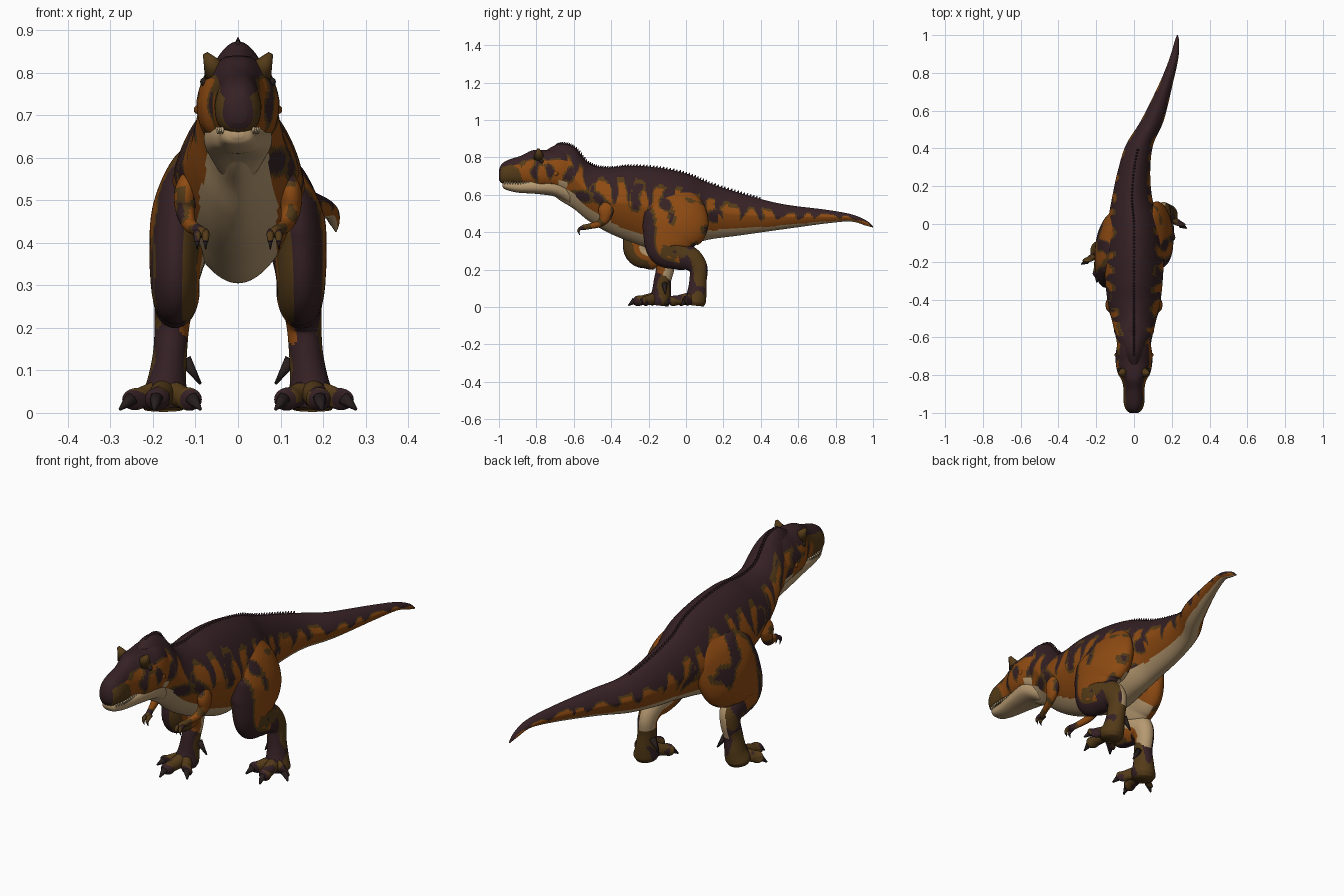
import bpy, bmesh, math
from mathutils import Vector, noise

cube = bpy.data.objects.get("Cube")
if cube:
    bpy.data.objects.remove(cube)

# Flat colours
PALETTE = {
    "dark_umber": (0.036, 0.015, 0.018),
    "rust_orange": (0.27, 0.069, 0.006),
    "olive_brown": (0.088, 0.043, 0.009),
    "cream_hide": (0.47, 0.32, 0.165),
    "claw_black": (0.02, 0.013, 0.012),
    "tooth_ivory": (0.50, 0.38, 0.22),
}
MATERIALS = []
for label, rgb in PALETTE.items():
    mat = bpy.data.materials.new(label)
    mat.use_nodes = True
    mat.diffuse_color = (*rgb, 1)
    mat.node_tree.nodes["Principled BSDF"].inputs["Base Color"].default_value = (*rgb, 1)
    MATERIALS.append(mat)
DARK, ORANGE, OLIVE, CREAM, CLAW, TOOTH = range(6)


def finish(name, bm):
    for f in bm.faces:
        f.smooth = True
    mesh = bpy.data.meshes.new(name)
    bm.to_mesh(mesh)
    bm.free()
    for m in MATERIALS:
        mesh.materials.append(m)
    obj = bpy.data.objects.new(name, mesh)
    bpy.context.collection.objects.link(obj)


def sample(keys, count):
    """Smooth curve through key rings (x, y, z, half width, half height)."""
    out, last = [], len(keys) - 1
    for i in range(count):
        s = i / (count - 1) * last
        k = min(int(s), last - 1)
        t = s - k
        four = [keys[max(0, min(last, k + j))] for j in (-1, 0, 1, 2)]
        out.append([0.5 * (2 * b + (c - a) * t + (2 * a - 5 * b + 4 * c - d) * t * t
                           + (3 * b - a - 3 * c + d) * t ** 3) for a, b, c, d in zip(*four)])
    return out


def power(c, p):
    return math.copysign(abs(c) ** p, c)


def loft(name, keys, paint, sides=64, steps=120, upright=False, egg=0.0, pinch=0.0, square=1.0):
    """Skin through rings; paint(centre, normal, v, u) picks the colour of a face."""
    rings = sample(keys, steps)
    bm = bmesh.new()
    rows = []
    for i, (x, y, z, rx, rz) in enumerate(rings):
        a, b = rings[max(i - 1, 0)], rings[min(i + 1, steps - 1)]
        along = Vector((0, b[1] - a[1], b[2] - a[2])).normalized()
        up = Vector((0, 0, 1)) if upright else Vector((1, 0, 0)).cross(along)
        row = []
        for j in range(sides):
            t = math.tau * j / sides
            c, s = power(math.cos(t), square), power(math.sin(t), square)
            side = max(rx, 0.001) * c * (1 - egg * s - pinch * abs(s))
            row.append(bm.verts.new(Vector((x + side, y, z)) + up * max(rz, 0.001) * s))
        rows.append(row)
    info = {}
    for i in range(steps - 1):
        for j in range(sides):
            k = (j + 1) % sides
            f = bm.faces.new((rows[i][j], rows[i][k], rows[i + 1][k], rows[i + 1][j]))
            info[f] = (0.5 + 0.5 * power(math.sin(math.tau * (j + 0.5) / sides), square), i / steps)
    info[bm.faces.new(rows[0])] = (0.5, 0)
    info[bm.faces.new(rows[-1])] = (0.5, 1)
    bmesh.ops.recalc_face_normals(bm, faces=bm.faces[:])
    bm.normal_update()
    for f, (v, u) in info.items():
        f.material_index = paint(f.calc_center_median(), f.normal, v, u)
    finish(name, bm)


def spikes(name, items, colour, sides=10):
    """Cones from base to tip, gathered into one object."""
    bm = bmesh.new()
    for base, tip, r in items:
        base, tip = Vector(base), Vector(tip)
        d = tip - base
        turn = d.to_track_quat('Z', 'Y').to_matrix().to_4x4()
        turn.translation = (base + tip) / 2
        bmesh.ops.create_cone(bm, cap_ends=True, segments=sides, radius1=r,
                              radius2=r * 0.2, depth=d.length, matrix=turn)
    for f in bm.faces:
        f.material_index = colour
    finish(name, bm)


def blotch(c, scale):
    return noise.noise(Vector((c.x, c.y, c.z * 0.7)) * scale)


def mottled(c):
    n = blotch(c, 13)
    return DARK if n > 0.27 else OLIVE if n > 0.14 else ORANGE


# Hide pattern rules
def paint_body(c, n, v, u):
    y, wob = c.y, blotch(c, 12)
    tail = min(1, max(0, (y + 0.05) / 0.25))
    belly = 0.16 + 0.08 * max(0, min(1, (-0.35 - y) / 0.15)) + 0.03 * wob
    if v < belly:
        return CREAM
    wave = abs(((y * 10 + wob * 0.5) % 1) * 2 - 1)
    edge = 0.84 - 0.12 * tail - 0.36 * max(0, wave - 0.35) * 1.5 + 0.08 * wob
    if v > edge:
        return DARK
    if v > edge - 0.06:
        return OLIVE
    return mottled(c) if tail < 0.9 else ORANGE


def paint_head(c, n, v, u):
    wob = blotch(c, 20)
    if v > 0.78 + 0.08 * wob or (c.y < -0.86 and n.y < -0.75):
        return DARK
    if c.y > -0.68 and v < 0.25:
        return CREAM
    if c.y < -0.87 + 0.03 * wob:
        return OLIVE if wob > -0.35 else ORANGE
    return DARK if wob > 0.25 else OLIVE if wob > 0.05 or v > 0.72 else ORANGE


def paint_jaw(c, n, v, u):
    return OLIVE if v > 0.85 else CREAM


def paint_leg(c, n, v, u):
    inward = -n.x if c.x > 0 else n.x
    wob = blotch(c, 18)
    if u > 0.67 + 0.06 * wob:
        return DARK if n.y < -0.25 + 0.5 * wob or wob > 0.3 else OLIVE
    if u > 0.2 and inward > 0.2 and v > 0.42 + 0.1 * wob:
        return CREAM
    if u > 0.44 and v > 0.72 and inward > -0.3:
        return CREAM
    if u > 0.46 + 0.06 * wob:
        return ORANGE if inward > 0.5 else DARK if wob > -0.12 else OLIVE
    front = min(0.21, (u - 0.1) * 1.2) + 0.06 * wob
    if v < front and inward < 0.5:
        return DARK
    if v < front + 0.06:
        return OLIVE
    return mottled(c)


def paint_arm(c, n, v, u):
    wob = blotch(c, 25)
    return DARK if wob > 0.2 else OLIVE if wob > -0.05 or u > 0.7 else ORANGE


def paint_toe(c, n, v, u):
    return DARK if blotch(c, 22) > 0.12 or u > 0.75 else OLIVE


def upright_keys(table):
    return [(x, y, (top + low) / 2, w, (top - low) / 2) for y, x, w, top, low in table]


# Neck, trunk and tail: y, x, half width, top, bottom
trunk = upright_keys([
    (-.76, 0, .05, .83, .64), (-.68, 0, .08, .872, .575), (-.60, 0, .096, .853, .525),
    (-.52, 0, .115, .767, .46), (-.42, 0, .138, .745, .40), (-.30, 0, .152, .755, .35),
    (-.15, 0, .157, .745, .305), (0, 0, .14, .713, .33), (.13, -.01, .108, .66, .362),
    (.28, 0, .086, .612, .382), (.42, .03, .072, .572, .402), (.55, .098, .06, .545, .42),
    (.75, .172, .035, .52, .447), (.88, .212, .023, .497, .457),
    (.96, .226, .013, .465, .436), (1, .23, .003, .433, .425)])
loft("body", trunk, paint_body, sides=96, steps=260, upright=True, egg=-0.03, pinch=0.22)

# Head and lower jaw
loft("head", upright_keys([
    (-1, 0, .022, .735, .68), (-.985, 0, .041, .765, .662), (-.95, 0, .054, .787, .655),
    (-.88, 0, .055, .81, .652), (-.83, 0, .064, .835, .645), (-.79, 0, .086, .84, .635),
    (-.73, 0, .097, .84, .63), (-.66, 0, .093, .85, .61), (-.58, 0, .07, .83, .58)]),
    paint_head, steps=130, upright=True, egg=0.1, pinch=0.1, square=0.8)
loft("lower_jaw", upright_keys([
    (-.982, 0, .015, .665, .645), (-.965, 0, .038, .674, .628), (-.9, 0, .048, .675, .612),
    (-.8, 0, .066, .685, .605), (-.7, 0, .08, .70, .59), (-.62, 0, .06, .69, .55)]),
    paint_jaw, sides=48, steps=60, upright=True, square=0.85)

# Crest of small scales down the spine
spine = [r for r in sample(trunk, 130) if -0.7 < r[1] < 0.4]
spikes("spine_crest", [((x, y, z + h - 0.01), (x, y + 0.008, z + h + 0.009), 0.009)
                       for x, y, z, w, h in spine], DARK)

horns, bosses, teeth, hand_claws, toe_claws = [], [], [], [], []
for s in (1, -1):
    label = "left" if s > 0 else "right"

    # Brow horns, cheek bosses and teeth
    horns.append(((s * .05, -.785, .80), (s * .077, -.79, .845), .032))
    bosses.append(((s * .07, -.70, .715), (s * .102, -.69, .712), .032))
    for i in range(11):
        y = -0.968 + i * 0.014
        x = 0.036 + 0.012 * min(1, i / 3)
        teeth.append(((s * x, y, .672), (s * x, y, .655), .006))

    # Eyes
    bm = bmesh.new()
    bmesh.ops.create_uvsphere(bm, u_segments=16, v_segments=10, radius=0.011)
    bmesh.ops.translate(bm, verts=bm.verts[:], vec=(s * .078, -.772, .778))
    for f in bm.faces:
        f.material_index = CLAW
    finish(label + "_eye", bm)

    # Arms with two hooked fingers
    arm = [(.108, -.40, .57, .015, .025), (.122, -.425, .525, .027, .042),
           (.124, -.435, .475, .023, .03), (.115, -.465, .445, .017, .019),
           (.1, -.515, .432, .014, .015), (.088, -.55, .425, .014, .014),
           (.083, -.565, .418, .006, .006)]
    loft(label + "_arm", [(s * k[0], *k[1:]) for k in arm], paint_arm, sides=24, steps=40)
    for dx in (-.009, .011):
        x = s * (.085 + dx)
        loft(label + "_finger", [(x, -.545, .425, .008, .009), (x, -.568, .418, .009, .009),
                                 (x, -.577, .402, .006, .006)], paint_toe, sides=12, steps=12)
        hand_claws.append(((x, -.576, .408), (x, -.568, .384), .006))

    # Legs: the right one strides forward
    def stride(z):
        return 0 if s > 0 else -0.19 * max(0, min(1, (0.6 - z) / 0.42))

    leg = [(.08, -.02, .63, .02, .05), (.105, -.03, .56, .054, .135),
           (.128, -.055, .46, .074, .178), (.142, -.09, .38, .066, .15),
           (.148, -.10, .315, .058, .108), (.146, -.04, .28, .055, .083),
           (.15, .03, .252, .047, .063), (.155, .066, .205, .041, .05),
           (.16, .064, .14, .04, .046), (.168, .058, .075, .046, .052),
           (.175, .048, .032, .056, .058), (.175, .045, .008, .046, .05)]
    loft(label + "_leg", [(s * x, y + stride(z), z, a, b) for x, y, z, a, b in leg], paint_leg)

    # Toes and claws
    for toe, tx, ty in (("inner", .108, -.04), ("middle", .192, -.085), ("outer", .25, -.005)):
        start, tip = Vector((.172, .045, .05)), Vector((tx, ty, .03))
        sizes = ((0, .03, .034), (.4, .03, .03), (.7, .027, .026), (.92, .028, .027), (1.08, .01, .012))
        keys = []
        for t, a, b in sizes:
            p = start.lerp(tip, t)
            keys.append((s * p.x, p.y + stride(0), p.z, a, b))
        loft(f"{label}_{toe}_toe", keys, paint_toe, sides=24, steps=30)
        end = tip + (tip - start).normalized() * 0.034
        toe_claws.append(((s * tip.x, tip.y + stride(0), .034),
                          (s * end.x, end.y + stride(0), .008), .017))
    toe_claws.append(((s * .125, .075 + stride(0), .125), (s * .088, .08 + stride(0), .068), .016))

spikes("brow_horns", horns, OLIVE, sides=20)
spikes("cheek_bosses", bosses, ORANGE, sides=20)
spikes("teeth", teeth, TOOTH, sides=6)
spikes("hand_claws", hand_claws, CLAW)
spikes("toe_claws", toe_claws, CLAW)
